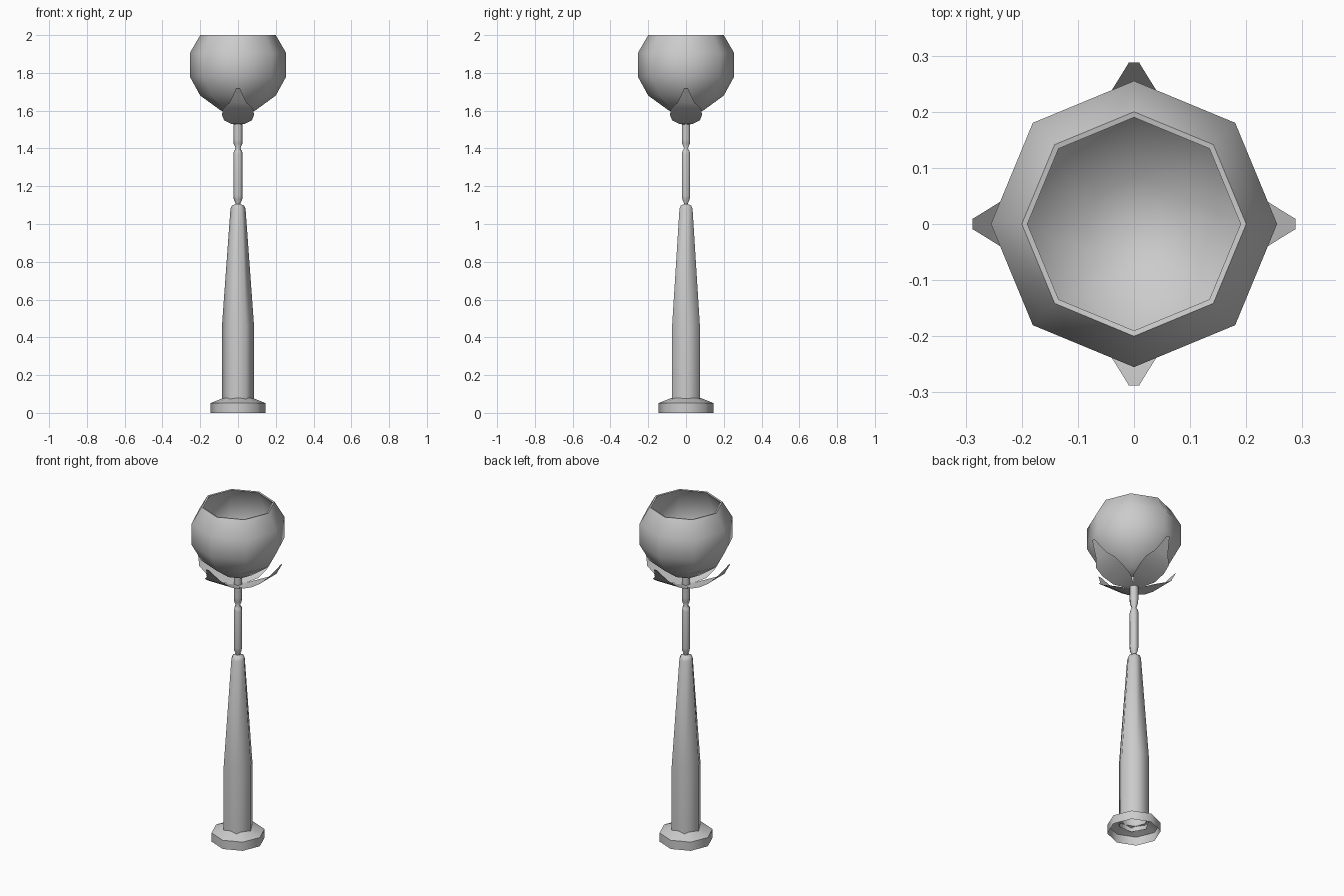
import bpy, math

if "Cube" in bpy.data.objects:
    bpy.data.objects.remove(bpy.data.objects["Cube"])


def finish(name, verts, faces, angle=40):
    me = bpy.data.meshes.new(name)
    me.from_pydata(verts, [], faces)
    me.update()
    ob = bpy.data.objects.new(name, me)
    bpy.context.collection.objects.link(ob)
    bpy.ops.object.select_all(action='DESELECT')
    ob.select_set(True)
    bpy.context.view_layer.objects.active = ob
    bpy.ops.object.shade_smooth_by_angle(angle=math.radians(angle))
    return ob


def lathe(name, profile, sides, angle=50):
    """Revolve (radius, z) points; a zero radius becomes a pole."""
    verts, faces, rings = [], [], []
    for r, z in profile:
        n = 1 if r == 0 else sides
        start = len(verts)
        for i in range(n):
            a = 2 * math.pi * i / sides
            verts.append((r * math.cos(a), r * math.sin(a), z))
        rings.append([start + i % n for i in range(sides)])
    for lo, hi in zip(rings, rings[1:]):
        for i in range(sides):
            j = (i + 1) % sides
            faces.append(list(dict.fromkeys((lo[i], lo[j], hi[j], hi[i]))))
    return finish(name, verts, faces, angle)


# Octagonal bowl with a thin wall
lathe("bowl", [(0, 1.58), (0.09, 1.60), (0.2, 1.68), (0.255, 1.78),
               (0.255, 1.905), (0.2, 2.0), (0.19, 1.998), (0.243, 1.902),
               (0.243, 1.784), (0.19, 1.69), (0.085, 1.612), (0, 1.592)], 8)

# Six-sided stem with a pinched joint
lathe("stem", [(0.012, 1.09), (0.012, 1.11), (0.022, 1.13), (0.025, 1.15),
               (0.025, 1.37), (0.022, 1.385), (0.012, 1.40), (0.023, 1.425),
               (0.025, 1.45), (0.025, 1.59)], 6, 65)

# Six-sided tapered handle, open underneath
lathe("handle", [(0.085, 0.05), (0.085, 0.46), (0.04, 1.08),
                 (0.032, 1.098), (0.012, 1.105)], 6, 65)

# Octagonal foot, hollow underneath
lathe("foot", [(0.145, 0.0), (0.145, 0.052), (0.075, 0.08)], 8)

# Four curved sepals: (distance out, z, half width)
outline = [(0.0, 1.525, 0.006), (0.035, 1.53, 0.035), (0.085, 1.548, 0.073),
           (0.15, 1.578, 0.085), (0.2, 1.61, 0.08), (0.23, 1.643, 0.045),
           (0.257, 1.678, 0.028), (0.288, 1.72, 0.009)]
for k in range(4):
    verts = [(r, s * w, z) for r, z, w in outline for s in (-1, 1)]
    faces = [(2 * i, 2 * i + 2, 2 * i + 3, 2 * i + 1)
             for i in range(len(outline) - 1)]
    sepal = finish(f"sepal_{k + 1}", verts, faces)
    sepal.rotation_euler.z = k * math.pi / 2
